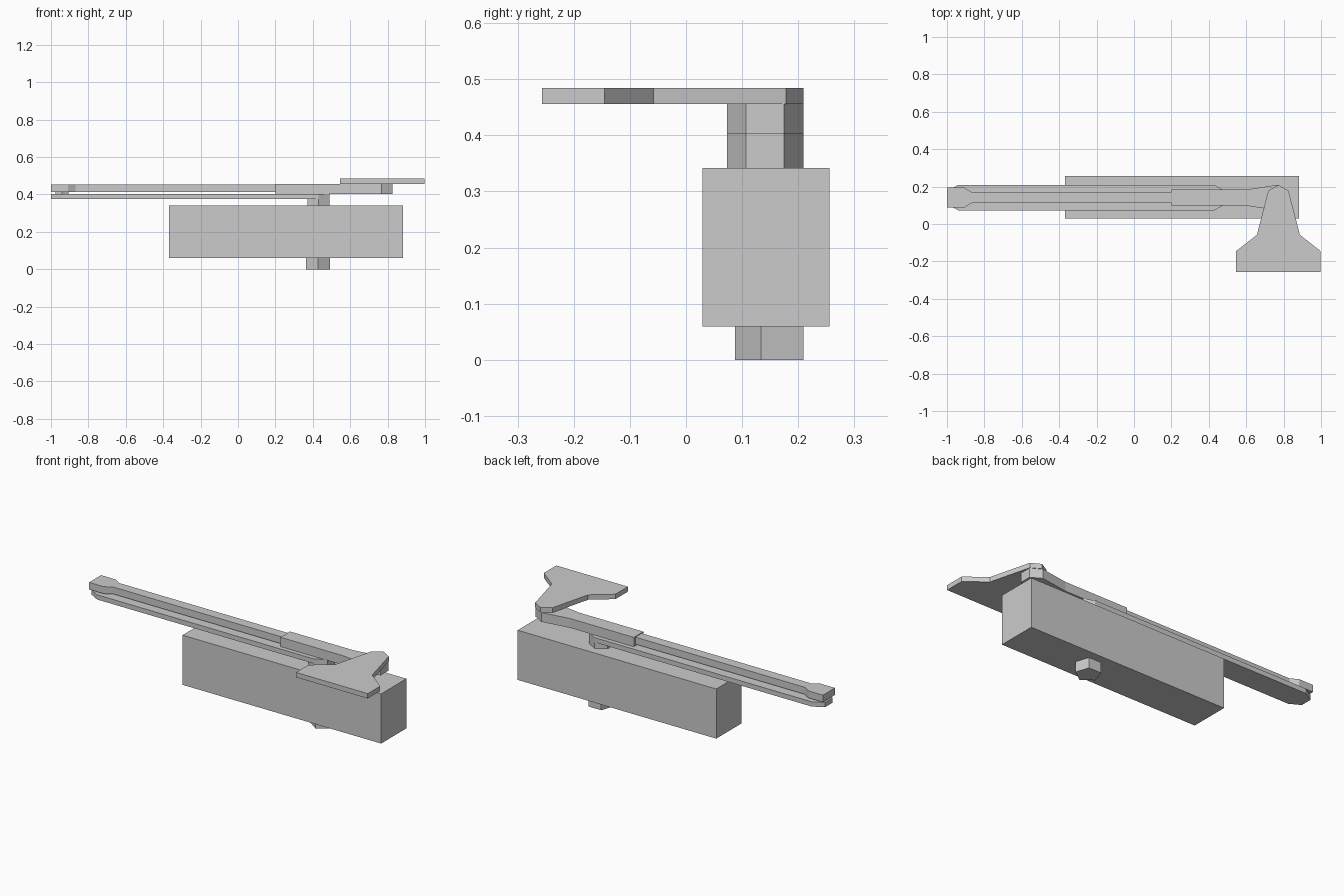
import bpy
import bmesh
from math import cos, sin, radians

cube = bpy.data.objects.get("Cube")
if cube:
    bpy.data.objects.remove(cube, do_unlink=True)

metal = bpy.data.materials.new("grey metal")
metal.use_nodes = True
GREY = (0.6, 0.6, 0.6, 1)
metal.diffuse_color = GREY
metal.node_tree.nodes["Principled BSDF"].inputs["Base Color"].default_value = GREY


def prism(name, outline, z0, z1):
    """Extrude a plan outline (counter-clockwise) from z0 to z1."""
    bm = bmesh.new()
    face = bm.faces.new([bm.verts.new((x, y, z0)) for x, y in outline])
    top = bmesh.ops.extrude_face_region(bm, geom=[face])["geom"]
    for v in top:
        if isinstance(v, bmesh.types.BMVert):
            v.co.z = z1
    bmesh.ops.recalc_face_normals(bm, faces=bm.faces)
    mesh = bpy.data.meshes.new(name)
    bm.to_mesh(mesh)
    bm.free()
    mesh.materials.append(metal)
    obj = bpy.data.objects.new(name, mesh)
    bpy.context.collection.objects.link(obj)
    return obj


def rect(x0, x1, y0, y1):
    return [(x0, y0), (x1, y0), (x1, y1), (x0, y1)]


def polygon(cx, cy, radius, sides):
    """Regular polygon with one corner pointing to the front."""
    turns = [radians(-90 + 360 * i / sides) for i in range(sides)]
    return [(cx + radius * cos(a), cy + radius * sin(a)) for a in turns]


def mirrored(half, axis_y):
    """Close a half outline, given as (x, half width), around an axis along x."""
    return ([(x, axis_y - w) for x, w in half]
            + [(x, axis_y + w) for x, w in reversed(half)])


ARM_Y = 0.141   # common axis of both arms
HUB_R = 0.068   # hexagonal joint radius
HUB_W = HUB_R / 2

# Closer body and the spindle end below it
prism("body", rect(-0.37, 0.882, 0.029, 0.256), 0.059, 0.342)
prism("lower_spindle", polygon(0.428, 0.1545, 0.0675, 5), 0, 0.059)

# Hexagonal hub carrying the lower arm
prism("arm_hub", polygon(0.43, ARM_Y, HUB_R, 6), 0.342, 0.403)
prism("lower_arm", mirrored([(-1, HUB_W), (-0.94, HUB_R),
                             (0.43, HUB_R), (0.489, HUB_W)], ARM_Y), 0.376, 0.403)

# Upper arm: rod with a wide end, sliding in a sleeve
prism("joint_pin", polygon(-0.94, ARM_Y, 0.04, 6), 0.403, 0.412)
prism("upper_arm_rod", mirrored([(-1, 0.054), (-0.908, 0.054), (-0.868, 0.029),
                                 (0.22, 0.029)], ARM_Y), 0.412, 0.452)
prism("upper_arm_sleeve", mirrored([(0.2, 0.043), (0.6, 0.043), (0.766, HUB_R),
                                    (0.825, HUB_W)], ARM_Y), 0.403, 0.456)

# Flared mounting bracket
bracket_half = [(0.226, -0.257), (0.226, -0.145), (0.115, -0.058),
                (0.054, 0.178), (0, 0.209)]
cx = 0.772
prism("mounting_bracket", [(cx + w, y) for w, y in bracket_half]
      + [(cx - w, y) for w, y in reversed(bracket_half[:-1])], 0.456, 0.484)
